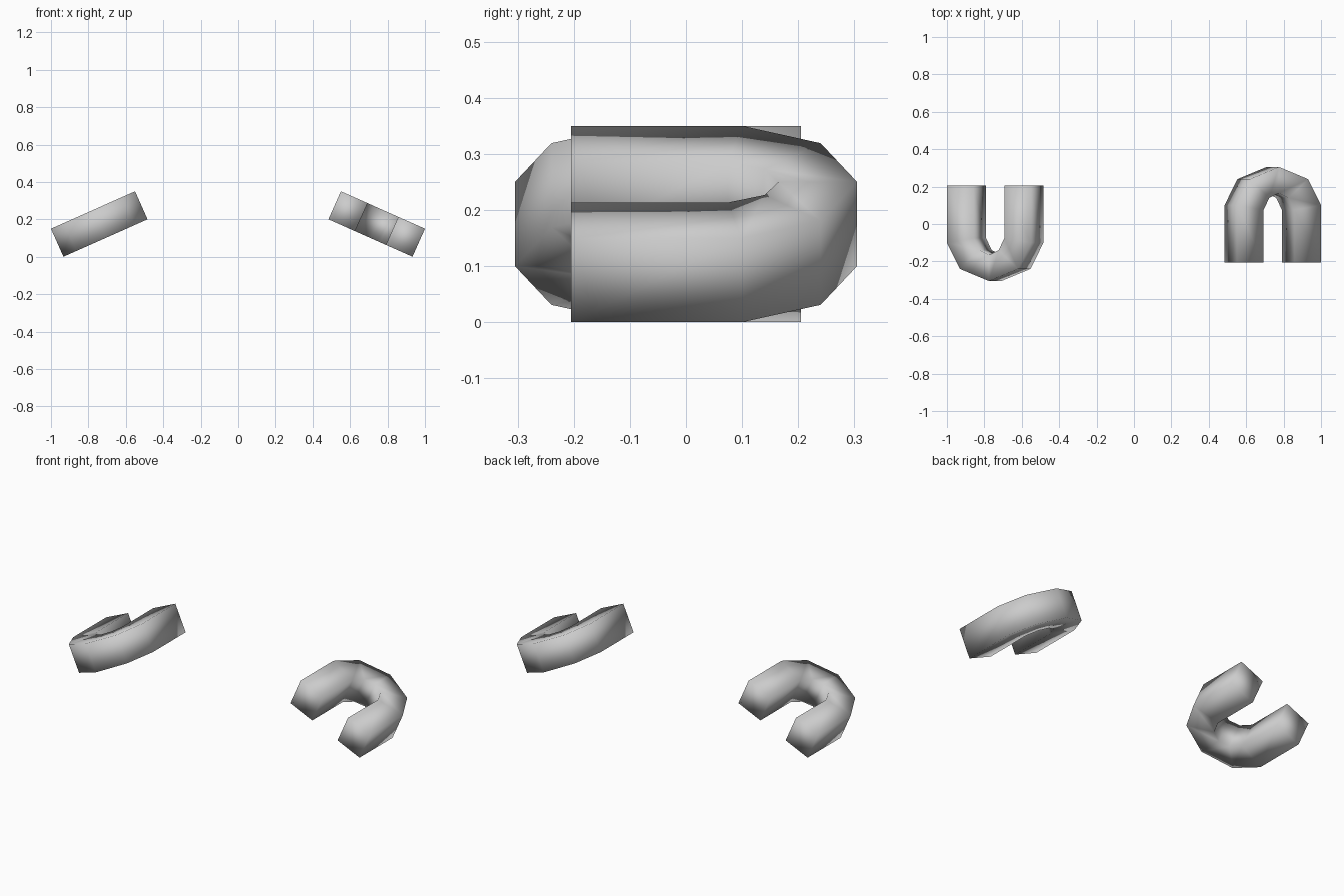
import bpy, bmesh, math
from mathutils import Matrix

cube = bpy.data.objects.get("Cube")
if cube:
    bpy.data.objects.remove(cube, do_unlink=True)

# Single grey material
grey = bpy.data.materials.new("plain grey")
grey.use_nodes = True
COLOUR = (0.6, 0.6, 0.6, 1)
grey.diffuse_color = COLOUR
grey.node_tree.nodes["Principled BSDF"].inputs["Base Color"].default_value = COLOUR

HALF_THICK = 0.082
TILT = math.radians(24)
CENTRE = (0.742, 0, 0.175)

# Outer and inner outline points of half the horseshoe, from arm end to apex
OUTER = [(0.246, -0.205), (0.246, 0.1), (0.17, 0.24), (0, 0.305)]
INNER = [(0.09, -0.205), (0.09, 0.075), (0.057, 0.14), (0, 0.165)]


def full_outline(half):
    """Mirror a half outline into a complete one, sharing the apex."""
    return half + [(-x, y) for x, y in reversed(half[:-1])]


def horseshoe(name, turn):
    bm = bmesh.new()
    rings = []
    for (ox, oy), (ix, iy) in zip(full_outline(OUTER), full_outline(INNER)):
        corners = [(ox, oy, -HALF_THICK), (ox, oy, HALF_THICK),
                   (ix, iy, HALF_THICK), (ix, iy, -HALF_THICK)]
        rings.append([bm.verts.new(c) for c in corners])
    # Sides between neighbouring square sections, then the two arm ends
    for a, b in zip(rings, rings[1:]):
        for i in range(4):
            j = (i + 1) % 4
            bm.faces.new((a[i], a[j], b[j], b[i]))
    bm.faces.new(rings[0])
    bm.faces.new(rings[-1])
    bmesh.ops.recalc_face_normals(bm, faces=bm.faces)
    for f in bm.faces:
        f.smooth = True
    # Tilt, move out to the side, then turn about the vertical axis
    bm.transform(Matrix.Rotation(turn, 4, 'Z') @ Matrix.Translation(CENTRE)
                 @ Matrix.Rotation(TILT, 4, 'Y'))
    mesh = bpy.data.meshes.new(name)
    bm.to_mesh(mesh)
    bm.free()
    mesh.materials.append(grey)
    bpy.context.collection.objects.link(bpy.data.objects.new(name, mesh))


horseshoe("left_horseshoe", 0)
horseshoe("right_horseshoe", math.pi)
